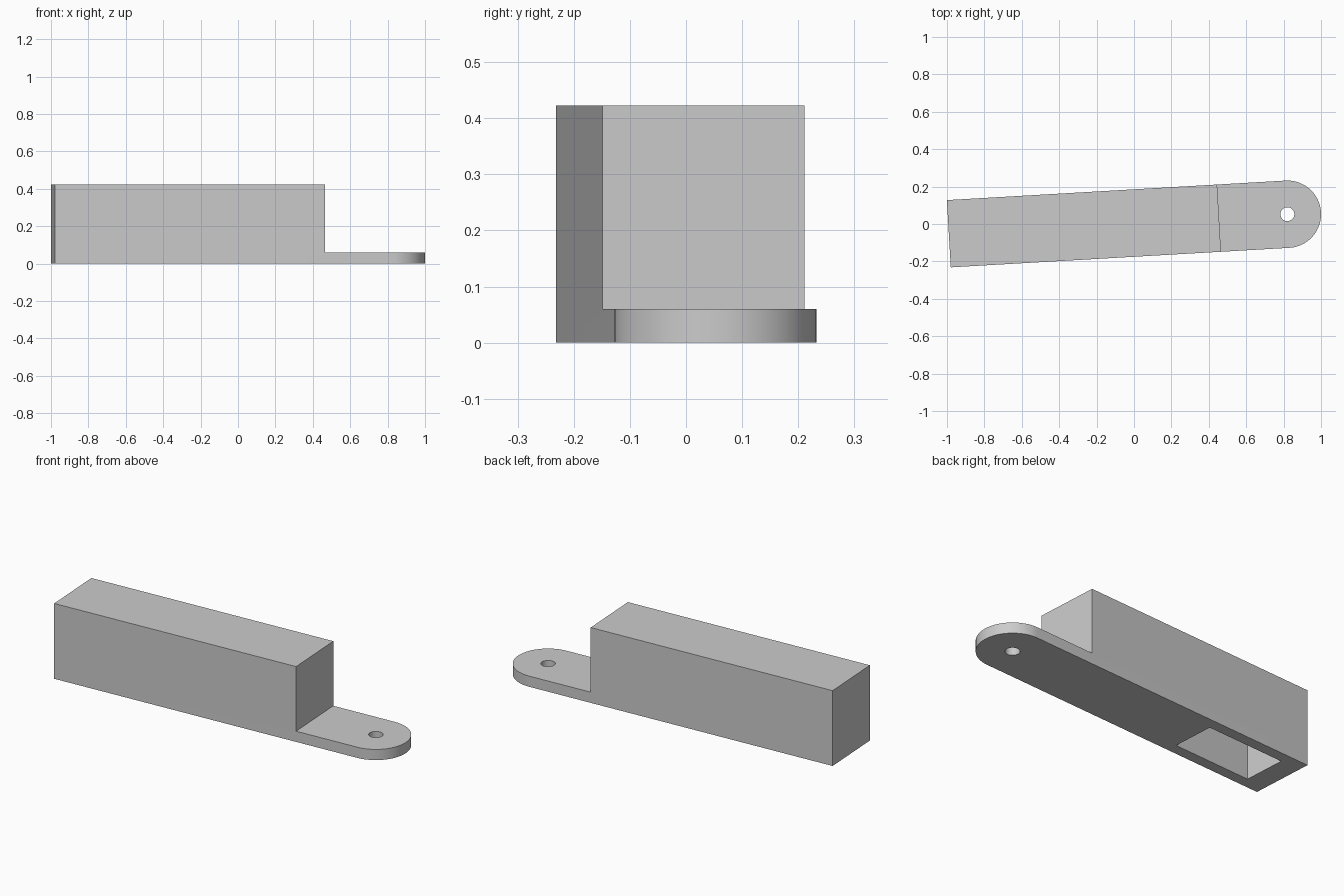
import bpy, bmesh, math
from mathutils import Matrix, Vector

if "Cube" in bpy.data.objects:
    bpy.data.objects.remove(bpy.data.objects["Cube"])

TILT = math.radians(3.3)
RADIUS = 0.18          # half the width, and radius of the rounded tab
PIVOT = 1.813          # distance from the square end to the tab hole
BLOCK = 1.447          # length of the tall block
PLATE, HEIGHT = 0.06, 0.423

grey = bpy.data.materials.new("mid grey")
grey.use_nodes = True
grey.diffuse_color = (0.6, 0.6, 0.6, 1)
grey.node_tree.nodes["Principled BSDF"].inputs["Base Color"].default_value = (0.6, 0.6, 0.6, 1)


def make_object(name, bm):
    bmesh.ops.recalc_face_normals(bm, faces=bm.faces)
    mesh = bpy.data.meshes.new(name)
    bm.to_mesh(mesh)
    bm.free()
    mesh.materials.append(grey)
    obj = bpy.data.objects.new(name, mesh)
    bpy.context.collection.objects.link(obj)
    return obj


def extrude_up(bm, faces, height):
    geom = bmesh.ops.extrude_face_region(bm, geom=faces)["geom"]
    verts = [v for v in geom if isinstance(v, bmesh.types.BMVert)]
    bmesh.ops.translate(bm, verts=verts, vec=(0, 0, height))


# Plate outline: square at one end, half round at the other
bm = bmesh.new()
outline = [(0, RADIUS), (0, -RADIUS)]
for i in range(49):
    a = -math.pi / 2 + math.pi * i / 48
    outline.append((PIVOT + RADIUS * math.cos(a), RADIUS * math.sin(a)))
base = bm.faces.new([bm.verts.new((x, y, 0)) for x, y in outline])
extrude_up(bm, [base], PLATE)

# Tall block raised from the plate
bmesh.ops.bisect_plane(bm, geom=bm.verts[:] + bm.edges[:] + bm.faces[:],
                       plane_co=(BLOCK, 0, 0), plane_no=(1, 0, 0))
top = [f for f in bm.faces if all(v.co.z > PLATE / 2 for v in f.verts)
       and f.calc_center_median().x < BLOCK - 0.01]
extrude_up(bm, top, HEIGHT - PLATE)
bmesh.ops.dissolve_limit(bm, angle_limit=0.01, verts=bm.verts, edges=bm.edges)
arm = make_object("arm", bm)

# Pocket in the underside
bm = bmesh.new()
bmesh.ops.create_cube(bm, size=1, matrix=Matrix.Translation((0.36, 0, 0.13))
                      @ Matrix.Diagonal((0.48, 0.24, 0.46, 1)))
pocket = make_object("pocket_cutter", bm)

# Hole through the tab
bm = bmesh.new()
bmesh.ops.create_cone(bm, cap_ends=True, segments=48, radius1=0.037, radius2=0.037,
                      depth=0.3, matrix=Matrix.Translation((PIVOT, 0, 0)))
hole = make_object("hole_cutter", bm)

for cutter in (pocket, hole):
    cutter.hide_render = True
    mod = arm.modifiers.new(cutter.name, "BOOLEAN")
    mod.operation, mod.solver, mod.object = "DIFFERENCE", "EXACT", cutter

# Bake the cuts and remove the cutters
bpy.context.view_layer.update()
cut = bpy.data.meshes.new_from_object(arm.evaluated_get(bpy.context.evaluated_depsgraph_get()))
arm.modifiers.clear()
arm.data = cut
for cutter in (pocket, hole):
    bpy.data.objects.remove(cutter)

# Turn slightly and centre on the origin
cut.transform(Matrix.Translation((-0.99, -0.052, 0)) @ Matrix.Rotation(TILT, 4, "Z"))

bpy.ops.object.select_all(action="DESELECT")
arm.select_set(True)
bpy.context.view_layer.objects.active = arm
bpy.ops.object.shade_smooth_by_angle(angle=math.radians(30))
